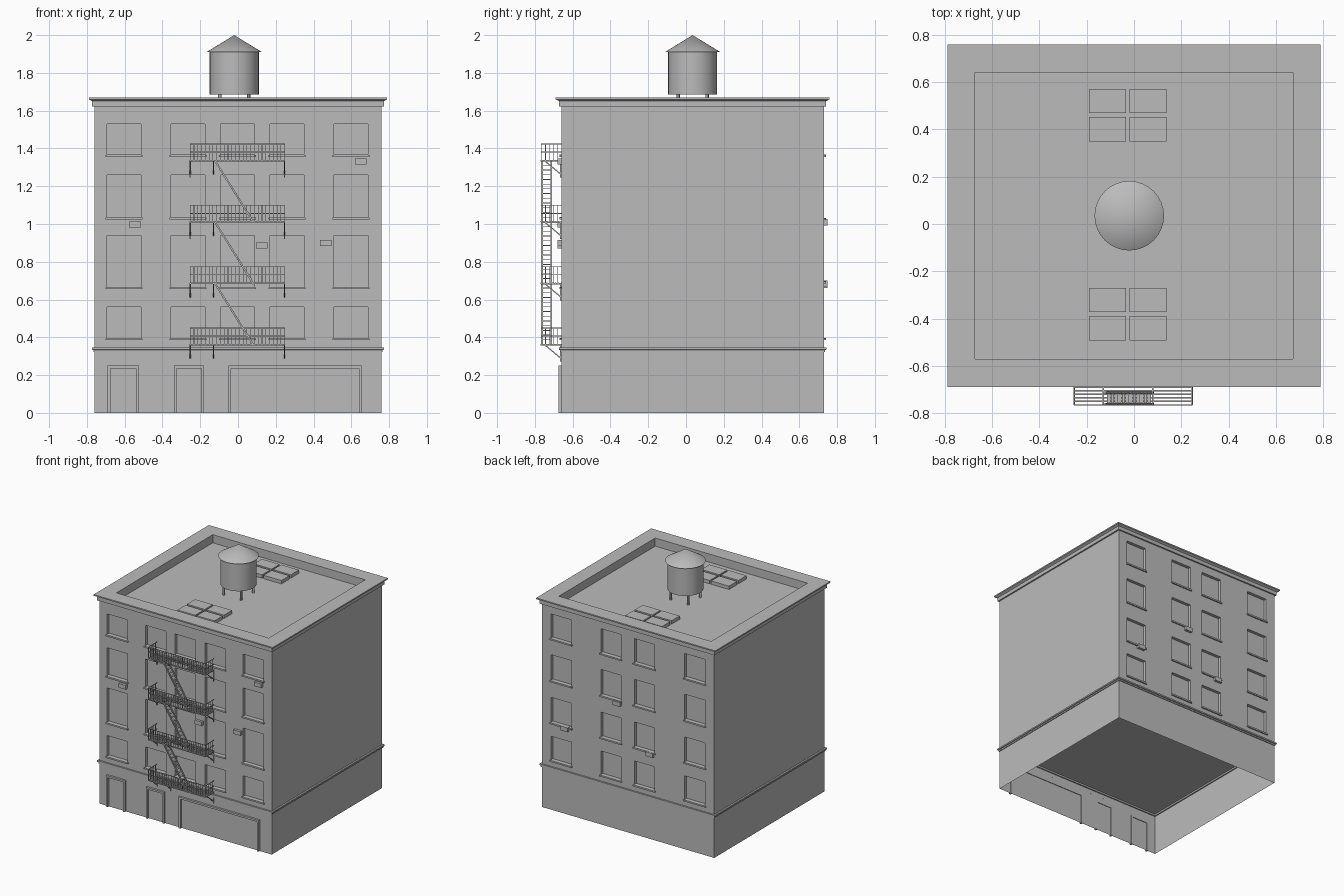
import bpy, bmesh
from mathutils import Vector, Matrix

cube = bpy.data.objects.get("Cube")
if cube:
    bpy.data.objects.remove(cube, do_unlink=True)

GREY = (0.5, 0.5, 0.5, 1)
mat = bpy.data.materials.new("plain grey")
mat.use_nodes = True
mat.diffuse_color = GREY
mat.node_tree.nodes["Principled BSDF"].inputs["Base Color"].default_value = GREY

WX, FRONT, BACK = 0.76, -0.66, 0.73      # half width, front wall, back wall
MID_Y = (FRONT + BACK) / 2
HALF_Y = (BACK - FRONT) / 2


def finish(name, bm, smooth=False):
    bmesh.ops.recalc_face_normals(bm, faces=bm.faces)
    mesh = bpy.data.meshes.new(name)
    bm.to_mesh(mesh)
    bm.free()
    mesh.materials.append(mat)
    ob = bpy.data.objects.new(name, mesh)
    bpy.context.collection.objects.link(ob)
    if smooth:
        bpy.ops.object.select_all(action='DESELECT')
        ob.select_set(True)
        bpy.context.view_layer.objects.active = ob
        bpy.ops.object.shade_smooth_by_angle()
    return ob


def box(bm, x0, x1, y0, y1, z0, z1):
    size = Matrix.Diagonal((x1 - x0, y1 - y0, z1 - z0, 1))
    centre = Matrix.Translation(((x0 + x1) / 2, (y0 + y1) / 2, (z0 + z1) / 2))
    bmesh.ops.create_cube(bm, size=1, matrix=centre @ size)


def bar(bm, a, b, t):
    a, b = Vector(a), Vector(b)
    turn = (b - a).to_track_quat('Z', 'Y').to_matrix().to_4x4()
    size = Matrix.Diagonal((t, t, (b - a).length, 1))
    bmesh.ops.create_cube(bm, size=1, matrix=Matrix.Translation((a + b) / 2) @ turn @ size)


def moulding(name, profile, closed=True):
    """Run an (offset, height) profile around the four walls."""
    bm = bmesh.new()
    rings = [[bm.verts.new((sx * (WX + o), MID_Y + sy * (HALF_Y + o), z))
              for sx, sy in ((-1, -1), (1, -1), (1, 1), (-1, 1))] for o, z in profile]
    pairs = list(zip(rings, rings[1:]))
    if closed:
        pairs.append((rings[-1], rings[0]))
    for low, high in pairs:
        for i in range(4):
            j = (i + 1) % 4
            bm.faces.new((low[i], low[j], high[j], high[i]))
    return finish(name, bm)


# Window layout: x centres and (bottom, top) rows for each wall
front_cols = (-0.603, -0.265, -0.003, 0.26, 0.598)
front_rows = ((0.395, 0.56), (0.665, 0.94), (1.035, 1.26), (1.365, 1.53))
back_cols = (-0.59, -0.145, 0.15, 0.59)
back_rows = ((0.395, 0.585), (0.695, 0.895), (1.03, 1.235), (1.365, 1.56))
HALF_WIN, RECESS = 0.09, 0.025

# Upper storeys with recessed windows
bm = bmesh.new()
box(bm, -WX, WX, FRONT, BACK, 0.335, 1.605)
body = finish("upper_walls", bm)
cut, sills = bmesh.new(), bmesh.new()
for cols, rows, wall, out in ((front_cols, front_rows, FRONT, -1),
                              (back_cols, back_rows, BACK, 1)):
    for x in cols:
        for z0, z1 in rows:
            ys = sorted((wall + out * 0.05, wall - out * RECESS))
            box(cut, x - HALF_WIN, x + HALF_WIN, *ys, z0, z1)
            ys = sorted((wall + out * 0.01, wall - out * RECESS))
            box(sills, x - 0.098, x + 0.098, wall - 0.01, wall + 0.01, z0 - 0.01, z0)
            box(sills, x - HALF_WIN, x + HALF_WIN, *ys, z0 - 0.009, z0 + 0.002)
cutter = finish("window_cutter", cut)
cutter.hide_render = True
mod = body.modifiers.new("windows", 'BOOLEAN')
mod.object = cutter
mod.operation = 'DIFFERENCE'
mod.solver = 'EXACT'
bpy.context.view_layer.objects.active = body
bpy.ops.object.modifier_apply(modifier=mod.name)
bpy.data.objects.remove(cutter, do_unlink=True)
finish("window_sills", sills)

# Open ground floor, band, cornice and parapet
moulding("ground_floor_walls", ((0, 0), (0, 0.335)), closed=False)
moulding("floor_band", ((-0.01, 0.322), (0.006, 0.322), (0.006, 0.332),
                        (0.013, 0.335), (0.013, 0.346), (-0.01, 0.346)))
moulding("cornice", ((0, 1.6), (0, 1.622), (0.012, 1.622), (0.012, 1.65), (0.022, 1.656),
                     (0.03, 1.66), (0.03, 1.67), (-0.088, 1.67), (-0.088, 1.6)))

# Door and shopfront frames
bm = bmesh.new()
for x0, x1 in ((-0.69, -0.525), (-0.34, -0.18), (-0.05, 0.655)):
    y = (FRONT - 0.016, FRONT + 0.005)
    box(bm, x0, x0 + 0.014, *y, 0, 0.25)
    box(bm, x1 - 0.014, x1, *y, 0, 0.25)
    box(bm, x0 + 0.014, x1 - 0.014, *y, 0.235, 0.25)
finish("door_frames", bm)

# Air conditioners under the windows
bm = bmesh.new()
for x, z in ((0.65, 1.33), (-0.545, 0.998), (0.125, 0.886), (0.465, 0.9)):
    box(bm, x - 0.031, x + 0.031, FRONT - 0.02, FRONT + 0.01, z - 0.016, z + 0.016)
for x, z in ((0.09, 1.01), (0.55, 0.685), (-0.2, 0.68)):
    box(bm, x - 0.031, x + 0.031, BACK - 0.01, BACK + 0.02, z - 0.018, z + 0.016)
finish("air_conditioners", bm)

# Roof skylights
bm = bmesh.new()
for x in (-0.19, -0.02):
    for y in (-0.492, -0.372, 0.35, 0.47):
        box(bm, x, x + 0.157, y, y + 0.102, 1.6, 1.632)
finish("skylights", bm)

# Water tank
TX, TY = -0.02, 0.035


def cone(bm, x, y, r0, r1, z0, z1, sides):
    bmesh.ops.create_cone(bm, cap_ends=True, segments=sides, radius1=r0, radius2=r1,
                          depth=z1 - z0, matrix=Matrix.Translation((x, y, (z0 + z1) / 2)))


bm = bmesh.new()
cone(bm, TX, TY, 0.13, 0.13, 1.685, 1.912, 32)
finish("tank_barrel", bm, True)
bm = bmesh.new()
cone(bm, TX, TY, 0.147, 0, 1.91, 2.0, 32)
finish("tank_roof", bm, True)
bm = bmesh.new()
for sx in (-1, 1):
    for sy in (-1, 1):
        cone(bm, TX + sx * 0.077, TY + sy * 0.077, 0.009, 0.009, 1.6, 1.69, 12)
finish("tank_legs", bm, True)

# Fire escape
X0, X1, OUT = -0.253, 0.247, -0.766
HOLE0, HOLE1, HOLE_Y = -0.13, 0.08, -0.712
levels = (0.362, 0.686, 1.011, 1.336)
decks, rails, braces, stairs = (bmesh.new() for _ in range(4))
for level, z in enumerate(levels):
    # Slatted deck with a stair opening on the upper levels
    for i in range(8):
        y = OUT + i * (FRONT - OUT) / 7
        spans = ((X0, HOLE0), (HOLE1, X1)) if level and OUT < y < HOLE_Y else ((X0, X1),)
        for a, b in spans:
            box(decks, a, b, y - 0.003, y + 0.003, z - 0.004, z + 0.004)
    for x in (X0, HOLE0, HOLE1, X1):
        box(decks, x - 0.003, x + 0.003, OUT, FRONT, z - 0.006, z + 0.002)
    # Railing
    top = z + 0.088
    for h in (z + 0.045, top):
        bar(rails, (X0, OUT, h), (X1, OUT, h), 0.004)
        for x in (X0, X1):
            bar(rails, (x, OUT, h), (x, FRONT, h), 0.004)
    for i in range(26):
        x = X0 + i * (X1 - X0) / 25
        bar(rails, (x, OUT, z), (x, OUT, top), 0.003)
    for i in range(1, 5):
        for x in (X0, X1):
            y = OUT + i * 0.022
            bar(rails, (x, y, z), (x, y, top), 0.003)
    # Wall brackets
    for x in (X0, HOLE0, X1):
        bar(braces, (x, -0.745, z - 0.004), (x, FRONT, z - 0.075), 0.006)
        bar(braces, (x, FRONT - 0.003, z), (x, FRONT - 0.003, z - 0.09), 0.006)
    # Stair up to the next level
    if level < 3:
        low, high = Vector((0.08, 0, z)), Vector((-0.122, 0, levels[level + 1]))
        for y in (-0.762, -0.714):
            side = Vector((0, y, 0))
            bar(stairs, low + side, high + side, 0.009)
        for i in range(1, 13):
            p = low.lerp(high, i / 13)
            box(stairs, p.x - 0.007, p.x + 0.007, -0.762, -0.714, p.z - 0.002, p.z + 0.002)
finish("escape_decks", decks)
finish("escape_railings", rails)
finish("escape_brackets", braces)
finish("escape_stairs", stairs)
